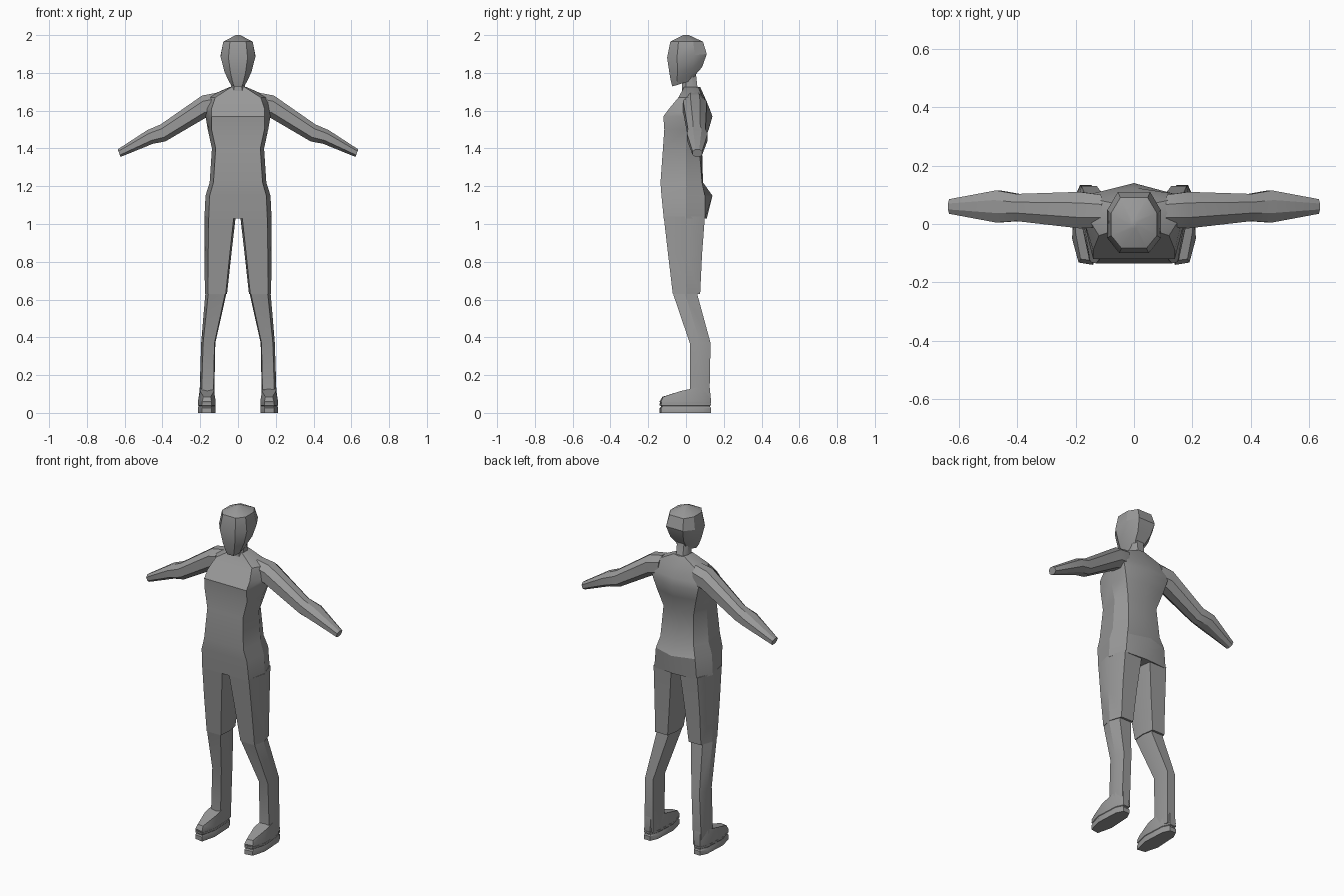
import bpy, bmesh, math

grey = bpy.data.materials.new("plain_grey")
grey.diffuse_color = (0.32, 0.32, 0.32, 1)


def loft(name, rings, mirror=False, angle=30):
    """Skin a list of equal-length point rings and cap both ends."""
    bm = bmesh.new()
    vs = [[bm.verts.new(p) for p in ring] for ring in rings]
    n = len(rings[0])
    for a, b in zip(vs, vs[1:]):
        for i in range(n):
            j = (i + 1) % n
            bm.faces.new((a[i], a[j], b[j], b[i]))
    bm.faces.new(vs[0])
    bm.faces.new(vs[-1])
    bmesh.ops.recalc_face_normals(bm, faces=bm.faces)
    me = bpy.data.meshes.new(name)
    bm.to_mesh(me)
    bm.free()
    me.materials.append(grey)
    ob = bpy.data.objects.new(name, me)
    bpy.context.collection.objects.link(ob)
    bpy.context.view_layer.objects.active = ob
    ob.select_set(True)
    bpy.ops.object.shade_smooth_by_angle(angle=math.radians(angle))
    ob.select_set(False)
    if mirror:
        ob.modifiers.new("mirror", "MIRROR")
    return ob


# Torso: z, front corner x/y, side x/y, back corner x/y, spine y
def torso_ring(z, fx, yf, sx, ys, bx, yb, yc):
    return [(-fx, yf, z), (fx, yf, z), (sx, ys, z), (bx, yb, z),
            (0, yc, z), (-bx, yb, z), (-sx, ys, z)]


loft("torso", [torso_ring(*r) for r in [
    (1.03, .155, -.118, .178, 0, .14, .10, .11),
    (1.15, .15, -.13, .172, 0, .13, .10, .14),
    (1.22, .13, -.135, .15, 0, .11, .085, .09),
    (1.40, .118, -.122, .138, 0, .10, .07, .085),
    (1.50, .14, -.115, .16, 0, .13, .09, .12),
    (1.57, .14, -.12, .172, .01, .15, .10, .14),
    (1.61, .14, -.09, .178, .03, .16, .10, .125),
    (1.67, .12, -.04, .17, .04, .14, .085, .10),
    (1.725, .035, -.01, .045, .03, .035, .065, .075)]])


# Neck and head: ring height slopes from front to back
def head_ring(zf, zb, w, yf, yb):
    pts = [(-.55, 0), (.55, 0), (1, .25), (1, .7), (.6, 1), (-.6, 1), (-1, .7), (-1, .25)]
    return [(w * x, yf + (yb - yf) * t, zf + (zb - zf) * t) for x, t in pts]


loft("neck", [head_ring(*r) for r in [
    (1.67, 1.69, .045, -.025, .085), (1.72, 1.73, .036, -.02, .06),
    (1.80, 1.82, .04, -.02, .05)]])
loft("head", [head_ring(*r) for r in [
    (1.728, 1.765, .038, -.072, .045), (1.755, 1.79, .053, -.08, .05),
    (1.80, 1.83, .072, -.088, .085), (1.88, 1.90, .092, -.10, .11),
    (1.965, 1.965, .078, -.083, .09), (2.0, 2.0, .012, -.015, .015)]])


# Arms: x/z of the top and bottom edges, y of front and back
def arm_ring(xt, zt, xb, zb, yf, yb):
    pts = [(.25, 0), (.75, 0), (1, .3), (1, .7), (.75, 1), (.25, 1), (0, .7), (0, .3)]
    return [(xb + (xt - xb) * t, yf + (yb - yf) * s, zb + (zt - zb) * t) for t, s in pts]


loft("arm", [arm_ring(*r) for r in [
    (.11, 1.695, .12, 1.57, -.01, .10),
    (.19, 1.68, .175, 1.56, -.015, .11),
    (.41, 1.527, .385, 1.437, .01, .103),
    (.48, 1.497, .45, 1.425, .005, .115),
    (.637, 1.395, .622, 1.355, .035, .085)]], mirror=True)


# Legs: z, inner x, outer x, front y, back y
def leg_ring(z, xi, xo, yf, yb):
    w, ym = xo - xi, (yf + yb) / 2
    return [(xi + .06 * w, yf, z), (xo - .14 * w, yf, z), (xo, ym, z),
            (xo - .2 * w, yb, z), (xi + .1 * w, yb, z), (xi, ym, z)]


loft("thigh", [leg_ring(*r) for r in [
    (1.04, .012, .178, -.118, .10), (.84, .035, .178, -.095, .085),
    (.63, .058, .175, -.07, .075)]], mirror=True)
loft("shin", [leg_ring(*r) for r in [
    (.66, .06, .168, -.07, .062), (.62, .064, .174, -.065, .062),
    (.37, .12, .195, .02, .13), (.12, .125, .203, .02, .125),
    (.05, .125, .20, .02, .125)]], mirror=True)


# Feet: shared outline, shrunk about its centre; toes sit lower than the heel
outline = [(.14, -.14), (.19, -.132), (.212, -.05), (.205, .09),
           (.185, .133), (.145, .133), (.125, .09), (.118, -.05)]


def foot_ring(z, s=1):
    return [(.165 + (x - .165) * s, y * s, z) for x, y in outline]


top = [(.145, -.125, .085), (.183, -.12, .085), (.20, -.03, .115), (.20, .08, .14),
       (.18, .125, .14), (.147, .125, .14), (.13, .08, .14), (.127, -.03, .115)]
loft("shoe", [foot_ring(.046, .97), foot_ring(.06), top], mirror=True)
loft("sole", [foot_ring(0), foot_ring(.026), foot_ring(.032, .95),
              foot_ring(.037, .95), foot_ring(.04), foot_ring(.05)], mirror=True)
